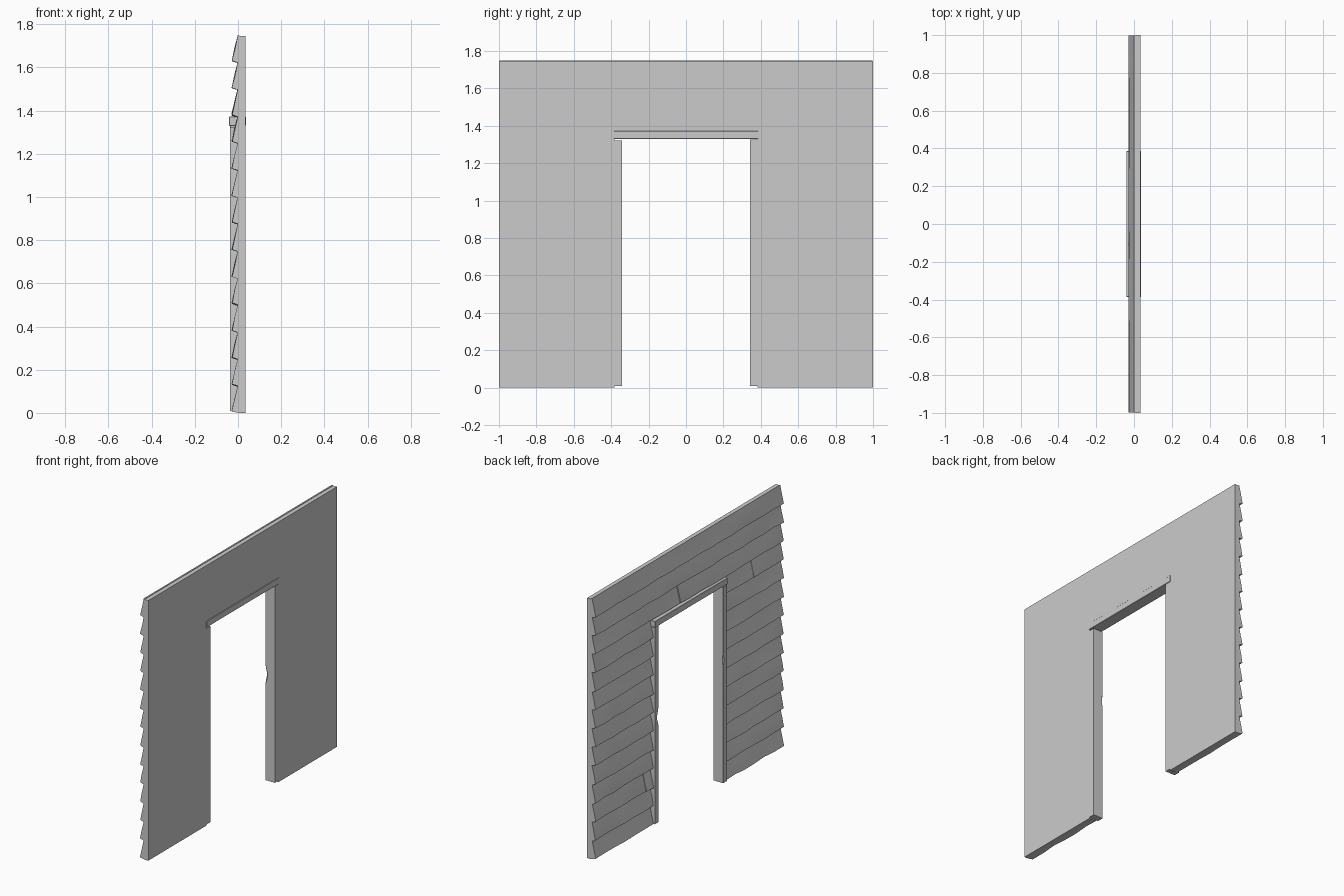
import bpy, bmesh, random, math

if "Cube" in bpy.data.objects:
    bpy.data.objects.remove(bpy.data.objects["Cube"])

random.seed(4)
OPEN_Y, OPEN_Z, ROW = 0.382, 1.373, 0.125


def finish(name, bm, smooth=False):
    bmesh.ops.recalc_face_normals(bm, faces=bm.faces[:])
    me = bpy.data.meshes.new(name)
    bm.to_mesh(me)
    bm.free()
    ob = bpy.data.objects.new(name, me)
    bpy.context.collection.objects.link(ob)
    if smooth:
        bpy.ops.object.select_all(action='DESELECT')
        ob.select_set(True)
        bpy.context.view_layer.objects.active = ob
        bpy.ops.object.shade_smooth_by_angle(angle=math.radians(30))
    return ob


def loft(name, rings, smooth=False):
    """Skin a list of matching closed cross-sections and cap both ends."""
    bm = bmesh.new()
    vs = [[bm.verts.new(p) for p in r] for r in rings]
    n = len(vs[0])
    for a, b in zip(vs, vs[1:]):
        for i in range(n):
            j = (i + 1) % n
            bm.faces.new((a[i], a[j], b[j], b[i]))
    bm.faces.new(vs[0])
    bm.faces.new(vs[-1])
    return finish(name, bm, smooth)


# Backing panel with the doorway cut out of its outline
outline = [(-1, 0), (-OPEN_Y, 0), (-OPEN_Y, OPEN_Z), (OPEN_Y, OPEN_Z),
           (OPEN_Y, 0), (1, 0), (1, 1.745), (-1, 1.745)]
bm = bmesh.new()
face = bm.faces.new([bm.verts.new((0.005, y, z)) for y, z in outline])
ext = bmesh.ops.extrude_face_region(bm, geom=[face])
for v in ext['geom']:
    if isinstance(v, bmesh.types.BMVert):
        v.co.x = 0.034
finish("backing_panel", bm)


# Tilted, slightly warped weatherboards on the -x side
def board(name, y0, y1, row, drop=0.0, top=None):
    b = row * ROW + 0.006 - drop
    t = top or (row + 1) * ROW + 0.003 - drop
    n = max(2, round((y1 - y0) / 0.11))
    rings = []
    for i in range(n + 1):
        y = y0 + (y1 - y0) * i / n
        jb, jx, jm = (random.uniform(-1, 1) for _ in range(3))
        low = max(b + 0.004 * jb, 0.004)
        mid = (low + t) / 2
        rings.append([(0.006, y, t - 0.002), (-0.001, y, t),
                      (-0.015 + 0.002 * jm, y, mid),
                      (-0.028 + 0.002 * jx, y, low + 0.002),
                      (0.006, y, max(low - 0.009, 0.0))])
    loft(name, rings, True)


breaks = {11: 0.10, 2: 0.46, 10: -0.68}      # rows with a butt joint
for row in range(14):
    if row >= 11:
        spans = [(-0.998, 0.998)]
    else:
        spans = [(-0.998, -OPEN_Y), (OPEN_Y, 0.998)]
    top = 1.75 if row == 13 else None
    for k, (a, c) in enumerate(spans):
        cut = breaks.get(row)
        if cut is not None and a < cut < c:
            board(f"board_{row}_{k}_a", a, cut - 0.003, row, 0.004, top)
            board(f"board_{row}_{k}_b", cut + 0.003, c, row, -0.002, top)
        else:
            board(f"board_{row}_{k}", a, c, row, 0, top)


# Door posts, with chipped inner corners
def post(name, side, chips):
    rings = []
    for z, c in chips:
        xo, yi, yo = -0.037, 0.342, 0.384
        pts = [(0.0345, yo), (0.0345, yi), (xo + c, yi), (xo, yi + c), (xo, yo)]
        rings.append([(x, side * y, z) for x, y in pts])
    loft(name, rings)


post("post_left", 1, [(0.01, 0.003), (0.66, 0.003), (0.70, 0.016),
                      (0.73, 0.016), (0.78, 0.003), (1.328, 0.003)])
post("post_right", -1, [(0.008, 0.003), (0.80, 0.003), (0.83, 0.007),
                        (0.87, 0.003), (1.322, 0.003)])

# Lintel across the top of the doorway, edges lightly worn
bpy.ops.mesh.primitive_cube_add(size=1, location=(-0.002, 0, 1.351))
lintel = bpy.context.object
lintel.name = "lintel"
lintel.dimensions = (0.078, 0.772, 0.042)
bpy.ops.object.transform_apply(location=False, rotation=False, scale=True)
bev = lintel.modifiers.new("worn_edges", 'BEVEL')
bev.width = 0.002
bev.segments = 1
